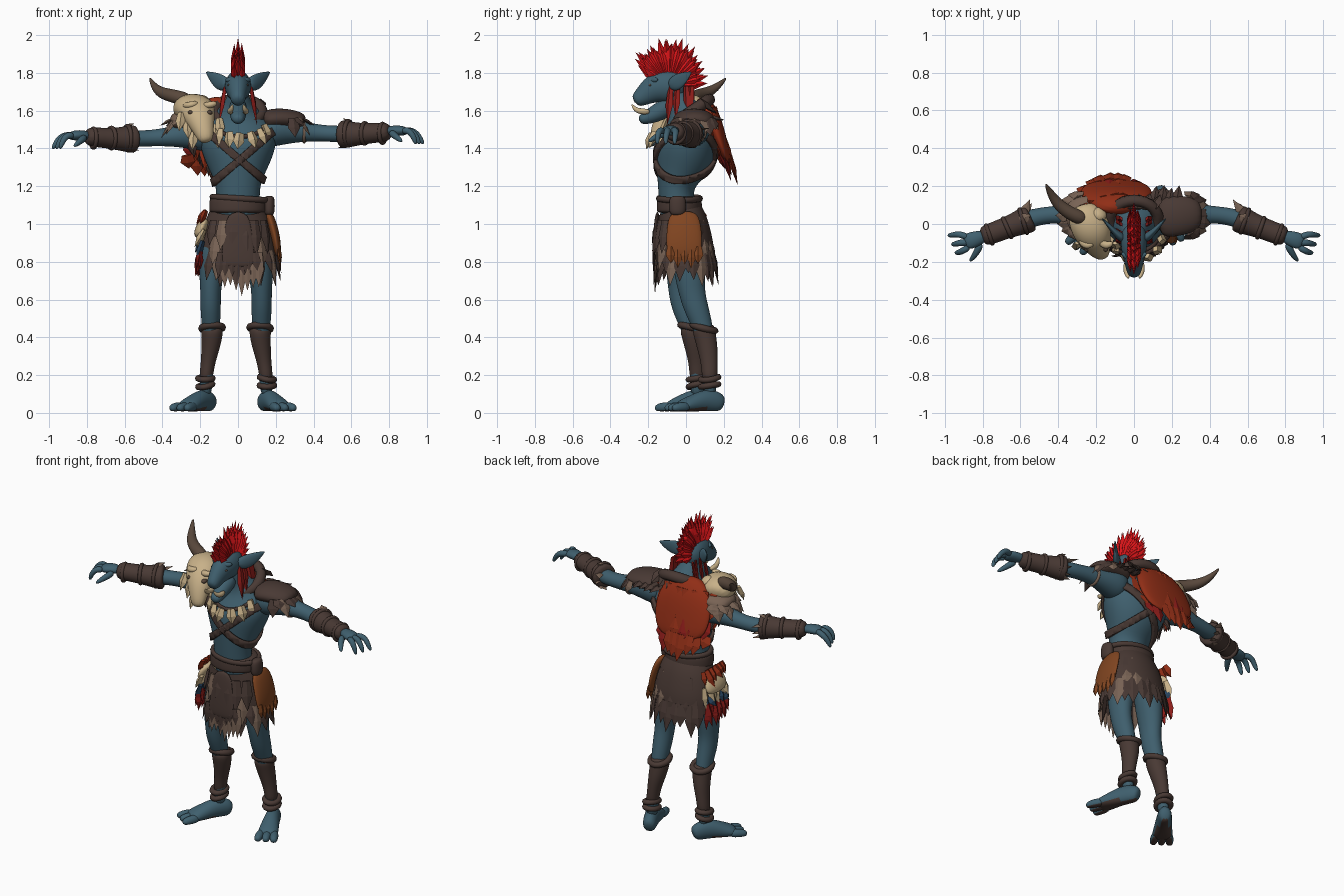
import bpy, bmesh, math, random
from mathutils import Vector as V

random.seed(4)
cube = bpy.data.objects.get("Cube")
if cube:
    bpy.data.objects.remove(cube)
X, Y, Z = V((1, 0, 0)), V((0, 1, 0)), V((0, 0, 1))


def material(name, *rgb):
    m = bpy.data.materials.new(name)
    m.use_nodes = True
    m.diffuse_color = (*rgb, 1)
    m.node_tree.nodes["Principled BSDF"].inputs["Base Color"].default_value = (*rgb, 1)
    return m


skin = material("teal skin", .05, .115, .155)
leather = material("dark leather", .066, .041, .034)
red = material("bright red hair", .68, .007, .009)
rust = material("rust feathers", .28, .027, .008)
bone = material("cream bone", .58, .44, .25)
tan = material("tan hide", .19, .125, .09)
horn_brown = material("horn brown", .1, .065, .045)
orange = material("orange hide", .22, .06, .015)
dark_red = material("dark red hair", .27, .012, .01)
blue = material("blue feathers", .02, .055, .11)


def finish(name, bm, mats, smooth):
    bmesh.ops.recalc_face_normals(bm, faces=bm.faces)
    mesh = bpy.data.meshes.new(name)
    bm.to_mesh(mesh)
    bm.free()
    for m in mats:
        mesh.materials.append(m)
    for p in mesh.polygons:
        p.use_smooth = smooth
    ob = bpy.data.objects.new(name, mesh)
    bpy.context.collection.objects.link(ob)
    return ob


def loft(name, sections, mat, side=X, n=12, caps=True, floor=False):
    """Smooth skin over oval rings: each section is x, y, z, half width, half depth."""
    bm = bmesh.new()
    pts = [V(s[:3]) for s in sections]
    rings = []
    for i, s in enumerate(sections):
        t = (pts[min(i + 1, len(pts) - 1)] - pts[max(i - 1, 0)]).normalized()
        u = (side - t * side.dot(t)).normalized()
        v = t.cross(u)
        ring = []
        for k in range(n):
            a = math.tau * k / n
            p = pts[i] + (u * math.cos(a) * s[3] + v * math.sin(a) * s[4]) * 1.04
            if floor:
                p.z = max(p.z, .008)
            ring.append(bm.verts.new(p))
        rings.append(ring)
    for r, q in zip(rings, rings[1:]):
        for k in range(n):
            bm.faces.new((r[k - 1], r[k], q[k], q[k - 1]))
    if caps:
        bm.faces.new(rings[0])
        bm.faces.new(rings[-1])
    ob = finish(name, bm, [mat], True)
    sub = ob.modifiers.new("smooth", 'SUBSURF')
    sub.levels = sub.render_levels = 2
    return ob


def shards(name, items, mats):
    """Pointed tufts: each item is root, tip, width, thickness, facing, colour index."""
    bm = bmesh.new()
    for a, b, w, d, face, mi in items:
        a, b = V(a), V(b)
        u = (b - a).cross(face).normalized() * w / 2
        o = u.cross(b - a).normalized() * d / 2
        rows = [[bm.verts.new(a.lerp(b, t) + e * k) for e in (u, o, -u, -o)]
                for t, k in ((0, .7), (.5, 1))]
        tip = bm.verts.new(b)
        faces = [bm.faces.new(rows[0])]
        for k in range(4):
            faces.append(bm.faces.new((rows[0][k - 1], rows[0][k], rows[1][k], rows[1][k - 1])))
            faces.append(bm.faces.new((rows[1][k - 1], rows[1][k], tip)))
        for f in faces:
            f.material_index = mi
    return finish(name, bm, mats, False)


def ball(name, loc, size, mat):
    bm = bmesh.new()
    bmesh.ops.create_uvsphere(bm, u_segments=16, v_segments=10, radius=1)
    ob = finish(name, bm, [mat], True)
    ob.location, ob.scale = loc, size


def band(name, c, rx, ry, tube, mat, rot=(0, 0, 0)):
    bpy.ops.mesh.primitive_torus_add(major_segments=28, minor_segments=8, major_radius=rx,
                                     minor_radius=tube, location=c, rotation=rot)
    ob = bpy.context.object
    ob.name, ob.scale.y = name, ry / rx
    ob.data.materials.append(mat)
    bpy.ops.object.shade_smooth()


def rnd(a):
    return random.uniform(-a, a)


# Torso and head
torso = loft("torso", [(0, -.02, .96, .12, .1), (0, -.045, 1.1, .115, .095), (0, -.058, 1.2, .11, .09),
             (0, -.025, 1.29, .15, .135), (0, .0, 1.39, .195, .163), (0, .022, 1.49, .205, .14),
             (0, .005, 1.58, .125, .1), (0, -.04, 1.65, .06, .06), (0, -.08, 1.71, .05, .05)], skin, n=16)
loft("head", [(0, .0, 1.72, .04, .05), (0, -.05, 1.73, .07, .085), (0, -.12, 1.73, .07, .088),
     (0, -.18, 1.715, .058, .075), (0, -.23, 1.675, .042, .05), (0, -.275, 1.645, .034, .034)], skin)
loft("jaw", [(0, -.06, 1.64, .05, .05), (0, -.15, 1.59, .046, .05), (0, -.21, 1.56, .038, .034),
     (0, -.25, 1.55, .026, .022)], skin)
loft("brow", [(-.07, -.15, 1.765, .015, .015), (0, -.2, 1.755, .02, .018), (.07, -.15, 1.765, .015, .015)], skin, Y)

# Mohawk: solid core and fan of spikes
loft("mohawk_core", [(0, -.19, 1.8, .01, .03), (0, -.14, 1.84, .026, .07), (0, -.06, 1.85, .03, .09),
     (0, .01, 1.81, .026, .07), (0, .03, 1.72, .014, .03)], red)
fan = []
for i in range(19):
    for x in (-.02, 0, .02):
        a = math.radians(5 + 140 * i / 18 + rnd(4))
        d = V((0, math.cos(a), math.sin(a)))
        r = .205 + .068 * math.sin(a) - random.uniform(0, .035) - abs(x) * 2
        c = V((x, -.09, 1.73))
        fan.append((c + d * .06, c + d * r, .055, .036, X, 0))
shards("mohawk", fan, [red])
locks = [((s * .068, y, 1.73), (s * .1, y + rnd(.02), 1.53 + rnd(.03)), .045, .022, V((s, -.6, 0)), 0)
         for s in (-1, 1) for y in (-.08, -.045, 0, .03)]
shards("side_locks", locks, [dark_red])


def limbs(s, name, dz):
    """Ear, tusk, arm, hand and bracer of one side."""
    def at(*secs):
        return [(s * x, y, z + dz, a, b) for x, y, z, a, b in secs]
    loft(name + "_ear", [(s * .05, -.085, 1.735, .036, .03), (s * .1, -.045, 1.75, .05, .018),
         (s * .14, 0, 1.782, .028, .01), (s * .17, .03, 1.805, .003, .003)], skin, Z, 8)
    ball(name + "_eye", (s * .044, -.19, 1.735), (.012, .01, .008), horn_brown)
    loft(name + "_tusk", [(s * .035, -.19, 1.595, .014, .014), (s * .045, -.235, 1.595, .017, .018),
         (s * .036, -.27, 1.605, .014, .014), (s * .028, -.288, 1.635, .004, .004)], bone, X, 8)
    loft(name + "_arm", at((.12, .03, 1.495, .095, .095), (.22, .04, 1.505, .092, .09), (.32, .05, 1.49, .056, .056),
         (.45, .05, 1.48, .042, .041), (.55, .03, 1.475, .05, .045), (.68, -.02, 1.48, .042, .04),
         (.8, -.07, 1.49, .032, .028)), skin, Y)
    loft(name + "_bracer", at((.54, .035, 1.475, .068, .07), (.56, .025, 1.475, .076, .076),
         (.62, 0, 1.475, .062, .062), (.7, -.03, 1.48, .056, .053), (.76, -.053, 1.485, .056, .052),
         (.81, -.07, 1.49, .05, .045)), leather, Y)
    for x, y, r in ((.585, .015, .064), (.67, -.02, .054), (.765, -.055, .05)):
        band(name + "_bracer_strap", (s * x, y, 1.48 + dz), r, r, .012, leather, (rnd(.1), math.pi / 2, -s * .4))
    shards(name + "_bracer_tatters", [((s * .6, .02, 1.48 + dz + z), (s * (.54 + rnd(.02)), .05 + y, 1.48 + dz + z * 1.3),
           .05, .015, Z, 0) for z, y in ((.06, 0), (-.06, 0), (.02, .08), (-.02, .06), (-.05, .03))], [tan])
    loft(name + "_palm", at((.78, -.06, 1.49, .03, .026), (.84, -.08, 1.497, .046, .03),
         (.9, -.1, 1.49, .048, .025)), skin, Y, 8)
    for k, y in enumerate((-.05, -.097, -.142)):
        loft(name + "_finger", at((.87, (y - .1) / 2, 1.492, .02, .021), (.925 - k * .01, y, 1.497, .018, .019),
             (.96 - k * .015, y - .01, 1.463, .016, .017), (.983 - k * .02, y - .01, 1.42, .009, .009)), skin, Y, 8)
    loft(name + "_thumb", at((.81, -.1, 1.485, .022, .022), (.83, -.15, 1.468, .019, .019),
         (.87, -.2, 1.435, .01, .01)), skin, X, 8)


def leg(s, name, dy, turn):
    """Leg, boot and foot of one side."""
    def at(*secs):
        return [(s * x - .01, y + dy * min(1, (1.1 - z) * 1.8), z, a, b) for x, y, z, a, b in secs]
    loft(name + "_leg", at((.09, -.01, .98, .09, .1), (.132, -.025, .75, .068, .085), (.135, -.028, .64, .052, .068),
         (.135, -.015, .55, .056, .066), (.132, .04, .4, .042, .045), (.155, .055, .22, .03, .034),
         (.163, .055, .08, .038, .042)), skin)
    loft(name + "_boot", at((.127, .02, .47, .06, .064), (.127, .03, .41, .056, .058), (.136, .045, .34, .048, .054),
         (.152, .055, .25, .035, .042), (.162, .055, .16, .038, .042)), leather)
    x, y, z, _, _ = at((.127, .025, .45, 0, 0))[0]
    band(name + "_boot_cuff", (x, y, z), .056, .06, .018, leather, (-.25, s * .05, 0))
    x, y, z, _, _ = at((.163, .055, .165, 0, 0))[0]
    for h in (-.02, .018):
        band(name + "_ankle_wrap", (x, y, z + h), .039, .045, .016, leather, (.15, s * .1 + h * 5, 0))
    d = V((s * math.sin(turn), -math.cos(turn), 0))
    w = V((-d.y, d.x, 0))
    c = V((x + s * .006, y, 0))

    def along(*secs):
        return [(*(c + d * f + w * o + Z * h), a, b) for f, o, h, a, b in secs]
    foot = [loft(name + "_foot", along((-.08, 0, .045, .03, .035), (-.045, 0, .06, .042, .058), (.03, 0, .066, .045, .06),
                 (.11, 0, .045, .056, .045), (.19, 0, .03, .064, .028)), skin, w, floor=True)]
    for o in (-.045, 0, .045):
        foot.append(loft(name + "_toe", along((.13, o * .8, .032, .026, .028), (.2, o, .03, .027, .028),
                         (.24, o * 1.1, .022, .018, .018)), skin, w, 8, floor=True))
    for part in foot:
        part.data.materials.append(leather)
        for p in part.data.polygons:
            p.material_index = int(p.normal.z < -.7)


for s, name, dz, dy, turn in ((1, "left", 0, .07, .42), (-1, "right", -.025, .005, .62)):
    limbs(s, name, dz)
    leg(s, name, dy, turn)

# Crossed chest straps, cut as slices of the torso
bpy.context.view_layer.update()
deps = bpy.context.evaluated_depsgraph_get()
for s in (-1, 1):
    bm = bmesh.new()
    bm.from_object(torso, deps)
    n = V((-s * .66, 0, .75))
    for k in (-1, 1):
        bmesh.ops.bisect_plane(bm, geom=bm.verts[:] + bm.edges[:] + bm.faces[:], clear_outer=True,
                               plane_co=V((.01, 0, 1.34)) + n * k * .019, plane_no=n * k)
    strap = finish("chest_strap", bm, [leather], True)
    solid = strap.modifiers.new("thick", 'SOLIDIFY')
    solid.thickness, solid.offset = .018, 1

# Collar, nape fur and tooth necklace
band("fur_collar", (0, .03, 1.595), .125, .115, .032, leather, (.6, 0, 0))
shards("nape_fur", [((x, .08, 1.65), (x * 1.4, .15 + rnd(.02), 1.58 + rnd(.03)), .07, .025, Y, 0)
       for x in (-.1, -.06, -.02, .02, .06, .1)], [leather])
band("necklace_cord", (.01, -.04, 1.52), .125, .12, .012, leather, (.5, 0, 0))
charms = []
for i in range(7):
    t = -1.35 + .45 * i
    out = V((math.sin(t), -math.cos(t), 0))
    p = V((.01, -.05, 1.515)) + out * .13 - Z * .06 * math.cos(t)
    charms.append((p + Z * .025, p + out * .03 + V((rnd(.015), 0, -.06)), .06, .045, out, 0))
shards("necklace_teeth", charms, [bone])

# Shoulder armour
for s, name, mat in ((1, "left", leather), (-1, "right", tan)):
    loft(name + "_shoulder_pad", [(s * .12, .03, 1.545, .1, .05), (s * .2, .04, 1.56, .11, .056),
         (s * .29, .05, 1.555, .1, .052), (s * .36, .05, 1.535, .07, .042)], mat, Y)
    fringe = []
    for i in range(9):
        a = -1.4 + 2.8 * i / 8
        p = V((s * (.28 + .06 * math.cos(a)), .045 + .1 * math.sin(a), 1.56))
        q = p + V((s * .075 * math.cos(a), .03 * math.sin(a), -.07 + rnd(.035)))
        fringe.append((p, q, .07, .018, Z, i % 3 // 2))
    shards(name + "_pad_fringe", fringe, [mat, tan])
shards("left_pad_spikes", [((x, .09, 1.57), (x + .02, .19 + rnd(.02), 1.55), .06, .03, Z, 0)
       for x in (.1, .14, .18, .22)], [leather])
band("left_arm_strap", (.35, .05, 1.487), .052, .052, .009, tan, (0, math.pi / 2, 0))

# Beast skull with one long horn and one stump
loft("beast_skull", [(-.27, .1, 1.59, .07, .055), (-.255, .04, 1.615, .1, .08), (-.22, -.04, 1.615, .105, .08),
     (-.2, -.1, 1.56, .08, .07), (-.18, -.145, 1.49, .052, .045), (-.165, -.165, 1.43, .036, .03)], bone)
for x in (-.25, -.15):
    ball("skull_socket", (x, -.125, 1.59), (.015, .022, .013), horn_brown)
    loft("skull_brow", [(x - .04, -.08, 1.625, .02, .016), (x, -.12, 1.63, .024, .02), (x + .04, -.1, 1.64, .016, .014)], bone, Y, 8)
shards("skull_teeth", [((x, -.1, z), (x + rnd(.02), -.14, z - .1), .05, .03, -Y, 0)
       for x, z in ((-.3, 1.59), (-.27, 1.55), (-.235, 1.49), (-.12, 1.5), (-.1, 1.56))], [bone])
loft("long_horn", [(-.25, .02, 1.65, .04, .04), (-.33, .05, 1.675, .036, .036), (-.4, .1, 1.69, .032, .032),
     (-.44, .16, 1.72, .021, .021), (-.468, .215, 1.775, .005, .005)], horn_brown, Z)
loft("horn_stump", [(-.2, .03, 1.62, .05, .05), (-.17, .07, 1.67, .04, .04)], bone)

# Feather cape
loft("cape", [(-.04, .075, 1.66, .1, .045), (-.08, .13, 1.57, .185, .055), (-.1, .18, 1.43, .195, .04),
     (-.11, .225, 1.32, .14, .02)], rust)
plumes = []
for row in range(4):
    z = 1.62 - row * .085
    for i in range(8):
        u = -1 + 2 * i / 7 + rnd(.06)
        y = .155 + .027 * row - .065 * u * u
        x = -.08 - .01 * row + u * (.175 - .006 * row)
        tip = (x - u * .01, y + .038, z - .15 + rnd(.03) + .06 * u * u)
        plumes.append(((x, y, z), tip, .08, .024, Y, int(row > 1 and random.random() < .35)))
shards("cape_feathers", plumes, [rust, dark_red])
shards("cape_side_fur", [((-.16 - .015 * i, .02 + rnd(.05), 1.47), (-.14 - .015 * i, .06 + rnd(.06), 1.23 + .02 * i),
       .05, .02, -Y, i % 3 // 2) for i in range(9)], [leather, rust])

# Belt and pouch
loft("belt", [(0, -.035, z, .148 + e, .115 + e) for z, e in ((1.055, 0), (1.07, .006), (1.13, .004), (1.15, -.006))], leather)
band("belt_cord", (.01, -.035, 1.135), .145, .112, .016, leather, (0, .06, 0))
loft("pouch", [(.165, -.045, z, r, r * 1.5) for z, r in ((1.045, .02), (1.06, .032), (1.13, .032), (1.15, .022))], leather, n=8)

# Patchwork skirt with orange and cream hip pelts
loft("skirt", [(0, -.035, 1.08, .14, .11), (0, -.02, 1.03, .165, .125), (0, -.01, .95, .187, .138),
     (0, 0, .88, .198, .144), (0, 0, .8, .2, .146)], leather, n=20, caps=False)
loft("orange_pelt", [(.155, -.015, 1.07, .07, .02), (.18, -.01, 1, .09, .028), (.205, -.01, .9, .097, .024),
     (.213, -.01, .82, .085, .014)], orange, Y)
loft("cream_pelt", [(-.165, -.02, 1.03, .08, .02), (-.195, -.02, .98, .098, .034), (-.21, -.02, .92, .09, .03)], bone, Y)
hem, flank = [], []
for z, n in ((.86, 26), (.93, 22), (1.02, 18)):
    for i in range(n):
        a = math.tau * i / n + rnd(.08)
        out = V((math.cos(a), math.sin(a), 0))
        if abs(out.x) > .75 and (z > .9 or out.x < 0):
            continue
        k = 1 - (z - .86) * .6
        p = V((out.x * .2 * k, out.y * .143 * k - (z - .86) * .15, z))
        hem.append((p, p + out * .03 - Z * (.15 + rnd(.045)), .07, .022, out,
                    int(abs(out.y) < .9 and random.random() < .2)))
shards("skirt_tatters", hem, [leather, tan])
# Hip rows: rust, cream, blue, red feathers
for row, (z, drop, mi) in enumerate(((1.07, .08, 0), (.97, .11, 1), (.91, .08, 2), (.88, .13, 3), (.85, .11, 3))):
    for i in range(6):
        y = -.11 + .036 * i
        flank.append(((-.17 - .008 * row, y, z), (-.215 + rnd(.02), y * 1.1 + rnd(.02), z - drop + rnd(.025)),
                      .06, .035, -X, mi))
for i in range(5):
    flank.append(((.215, -.08 + .036 * i, .88), (.225, -.08 + .036 * i, .78 + rnd(.015)), .055, .024, X, 4))
shards("hip_feathers", flank, [rust, bone, blue, dark_red, orange])

# Front loincloth over a torn hide
loft("loincloth", [(0, -.15, 1.07, .055, .012), (0, -.16, .95, .075, .014), (0, -.168, .82, .09, .012),
     (0, -.168, .77, .085, .008)], leather)
rags = []
for i in range(7):
    x = -.09 + .03 * i
    rags.append(((x, -.168, .85), (x * 1.1 + rnd(.01), -.17, .73 + rnd(.03)), .05, .014, -Y, 0))
    rags.append(((x + .02, -.155, .85), (x + .02, -.165, .6 + abs(x) * .9 + rnd(.02)), .055, .014, -Y, 1))
shards("loincloth_rags", rags, [leather, tan])
